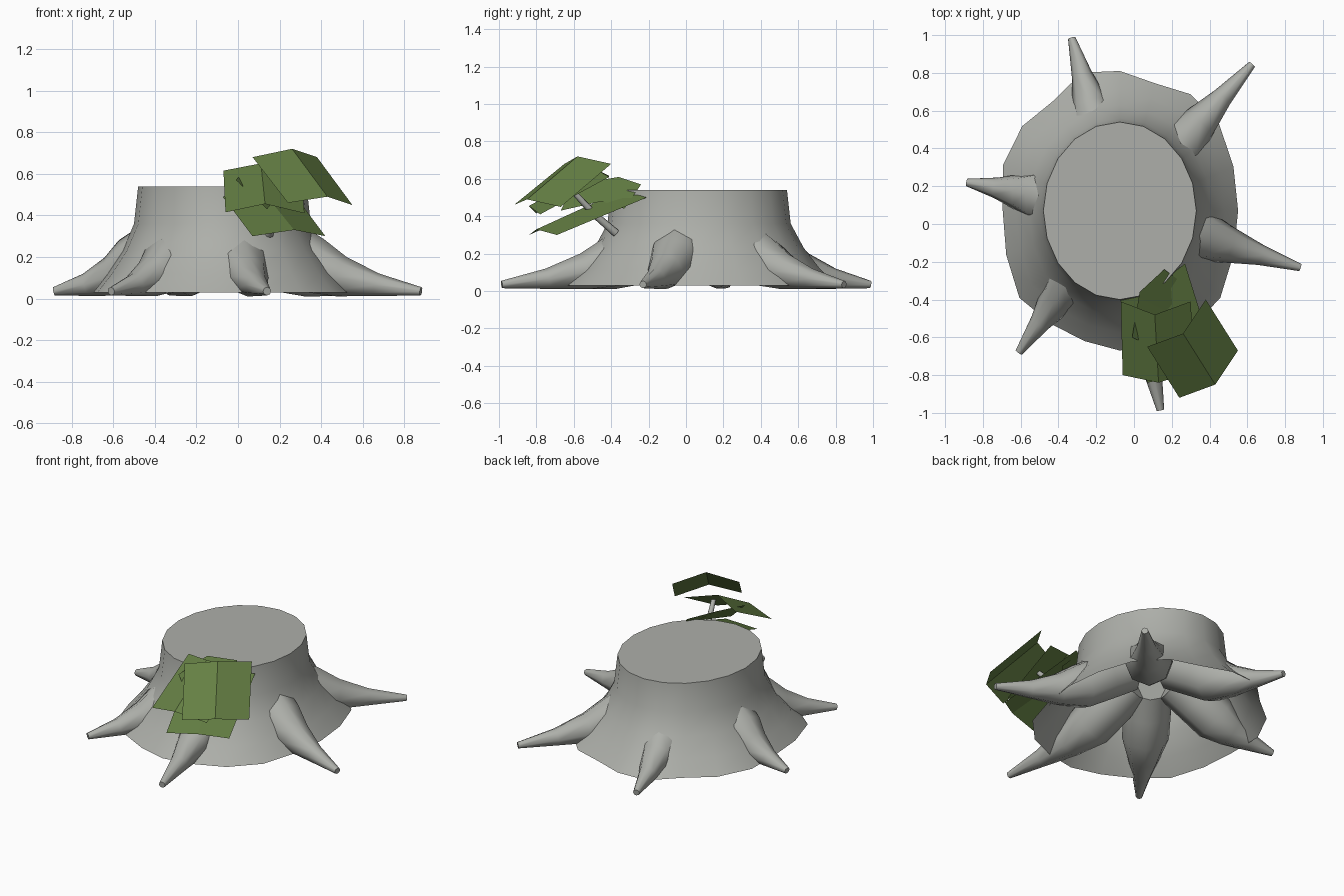
import bpy, bmesh, math
from mathutils import Vector

if "Cube" in bpy.data.objects:
    bpy.data.objects.remove(bpy.data.objects["Cube"])

CX, CY = -0.075, 0.07  # stump axis


def material(name, color):
    m = bpy.data.materials.new(name)
    m.diffuse_color = (*color, 1)
    m.use_nodes = True
    m.node_tree.nodes["Principled BSDF"].inputs["Base Color"].default_value = m.diffuse_color
    return m


GREY = material("grey bark", (0.42, 0.43, 0.40))
GREEN = material("leaf green", (0.13, 0.215, 0.058))


def finish(name, bm, mat, angle=40):
    me = bpy.data.meshes.new(name)
    bm.to_mesh(me)
    bm.free()
    me.materials.append(mat)
    ob = bpy.data.objects.new(name, me)
    bpy.context.collection.objects.link(ob)
    bpy.ops.object.select_all(action='DESELECT')
    ob.select_set(True)
    bpy.context.view_layer.objects.active = ob
    bpy.ops.object.shade_smooth_by_angle(angle=math.radians(angle))
    return ob


def bridge(bm, a, b):
    n = len(a)
    for i in range(n):
        j = (i + 1) % n
        bm.faces.new((a[i], a[j], b[j], b[i]))


def tube(name, points, radii, sides, mat):
    """Tapered tube along a path, capped at the far end."""
    bm = bmesh.new()
    pts = [Vector(p) for p in points]
    rings = []
    for k, p in enumerate(pts):
        d = (pts[min(k + 1, len(pts) - 1)] - pts[max(k - 1, 0)]).normalized()
        side = d.cross(Vector((0, 0, 1))).normalized()
        up = side.cross(d)
        rings.append([bm.verts.new(p + radii[k] * (
            math.cos(2 * math.pi * i / sides) * side
            + math.sin(2 * math.pi * i / sides) * up)) for i in range(sides)])
    for a, b in zip(rings, rings[1:]):
        bridge(bm, a, b)
    bm.faces.new(rings[-1])
    bm.faces.new(rings[0][::-1])
    bmesh.ops.recalc_face_normals(bm, faces=bm.faces)
    return finish(name, bm, mat, 50)


# Stump: flared oval shell, open underneath, with an uneven lower rim
SIDES = 20
RIM = [1.01, 1.02, 1.05, 1.03, 0.96, 1.0, 1.04, 0.97, 1.03, 1.05,
       1.0, 1.02, 1.06, 1.0, 0.98, 1.0, 1.0, 1.04, 1.06, 1.02]
bm = bmesh.new()
rings = []
for z, rx, ry, uneven in ((0.03, 0.62, 0.74, 1.0), (0.12, 0.55, 0.645, 0.7),
                          (0.23, 0.48, 0.56, 0.35), (0.36, 0.425, 0.49, 0),
                          (0.54, 0.405, 0.47, 0)):
    ring = []
    for i in range(SIDES):
        t = 2 * math.pi * i / SIDES
        f = 1 + (RIM[i] - 1) * uneven
        ring.append(bm.verts.new((CX + rx * f * math.cos(t),
                                  CY + ry * f * math.sin(t), z)))
    rings.append(ring)
for a, b in zip(rings, rings[1:]):
    bridge(bm, a, b)
bm.faces.new(rings[-1])
finish("stump", bm, GREY)

# Roots: tapered arms that start inside the stump and reach the ground
TIPS = [(0.88, -0.23), (0.625, 0.845), (-0.33, 0.985),
        (-0.885, 0.22), (-0.61, -0.68), (0.14, -0.985)]
for n, tip in enumerate(TIPS):
    reach = Vector((tip[0] - CX, tip[1] - CY))
    length = reach.length
    d = reach / length
    path = [(0.15, 0.33), (0.30, 0.25), (0.45, 0.16), (0.60, 0.105),
            (0.78, 0.066), (1.0, 0.035)]
    pts = []
    for r, z in path:
        r = r if r < 0.4 else 0.4 + (r - 0.4) * (length - 0.4) / 0.6
        pts.append((CX + d.x * r, CY + d.y * r, z))
    tube(f"root_{n + 1}", pts, [0.13, 0.14, 0.14, 0.098, 0.055, 0.02], 8, GREY)

# Twig holding the leaves
tube("twig", [(0.15, -0.375, 0.31), (0.19, -0.49, 0.41), (0.23, -0.62, 0.55)],
     [0.022, 0.019, 0.014], 8, GREY)

# Leaves: creased sheets, back edge then front edge (left, crease, right)
LEAVES = {
    "upper_leaf": (((0.07, -0.65, 0.68), (0.26, -0.58, 0.72), (0.38, -0.40, 0.68)),
                   ((0.24, -0.92, 0.46), (0.43, -0.85, 0.49), (0.55, -0.67, 0.45))),
    "left_leaf": (((-0.07, -0.41, 0.615), (0.11, -0.48, 0.65), (0.30, -0.41, 0.61)),
                  ((-0.06, -0.80, 0.415), (0.13, -0.84, 0.455), (0.32, -0.78, 0.41))),
    "lower_leaf": (((-0.08, -0.38, 0.50), (0.10, -0.34, 0.54), (0.27, -0.21, 0.50)),
                   ((0.07, -0.84, 0.30), (0.27, -0.80, 0.33), (0.42, -0.69, 0.30))),
    "inner_leaf": (((-0.01, -0.60, 0.57), (0.03, -0.36, 0.61), (0.16, -0.24, 0.57)),
                   ((0.14, -0.67, 0.43), (0.18, -0.45, 0.48), (0.28, -0.33, 0.44))),
}
for name, (back, front) in LEAVES.items():
    bm = bmesh.new()
    b = [bm.verts.new(p) for p in back]
    f = [bm.verts.new(p) for p in front]
    for i in range(2):
        bm.faces.new((b[i], f[i], f[i + 1], b[i + 1]))
    finish(name, bm, GREEN, 15)
